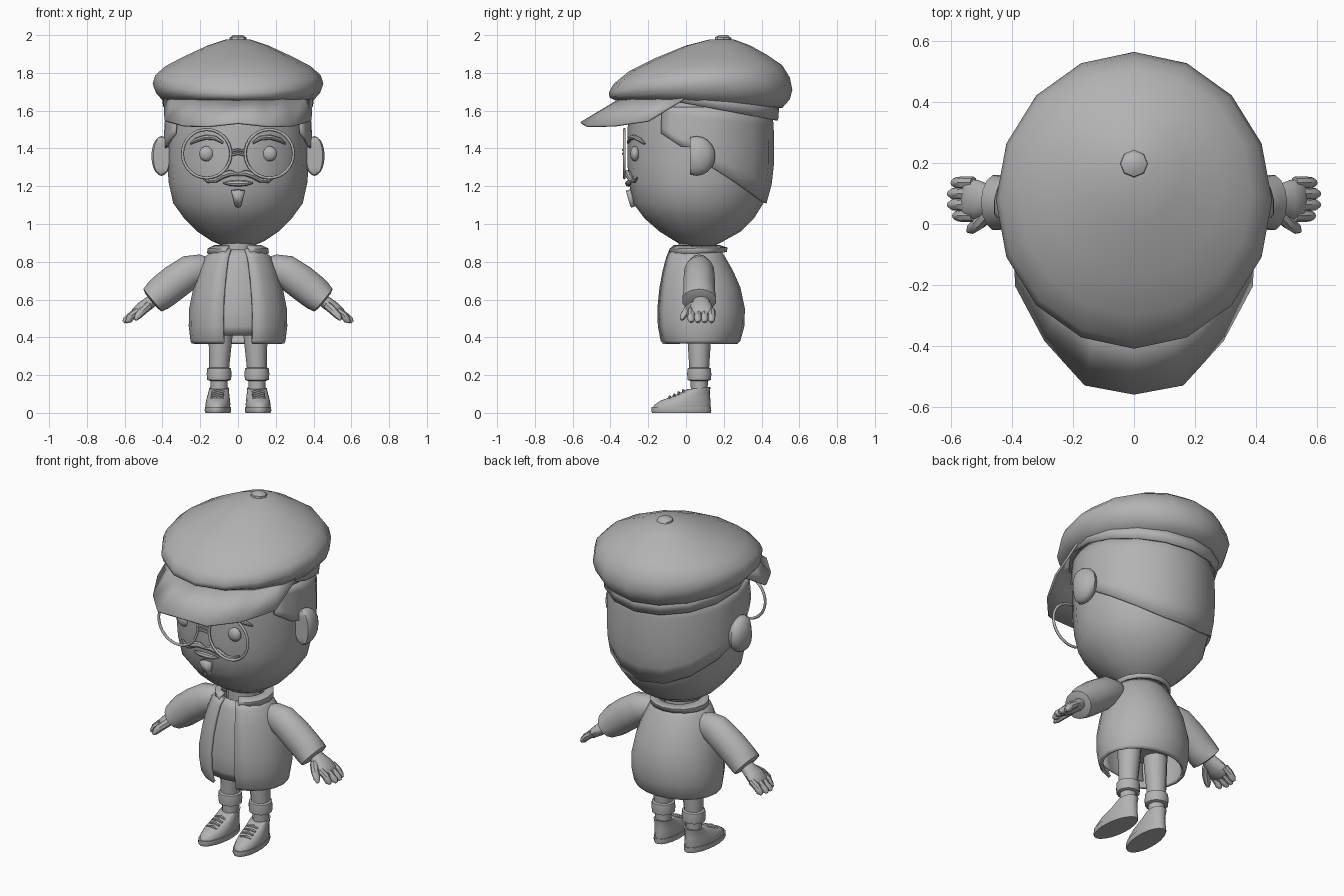
import bpy, bmesh, math
from mathutils import Vector

if "Cube" in bpy.data.objects:
    bpy.data.objects.remove(bpy.data.objects["Cube"])

GREY = bpy.data.materials.new("plain_grey")
GREY.diffuse_color = (0.45, 0.45, 0.45, 1)
GREY.use_nodes = True
GREY.node_tree.nodes["Principled BSDF"].inputs["Base Color"].default_value = GREY.diffuse_color


def finish(name, bm, angle=40, thick=0, solid=True):
    bmesh.ops.recalc_face_normals(bm, faces=bm.faces)
    me = bpy.data.meshes.new(name)
    bm.to_mesh(me)
    bm.free()
    me.polygons.foreach_set("use_smooth", [True] * len(me.polygons))
    me.set_sharp_from_angle(angle=math.radians(angle))
    me.materials.append(GREY)
    ob = bpy.data.objects.new(name, me)
    bpy.context.collection.objects.link(ob)
    if thick:
        mod = ob.modifiers.new("thickness", 'SOLIDIFY')
        mod.thickness = thick
        mod.offset = 0
    return ob


def skin(bm, rows, closed, caps):
    """Join rows of points into quads."""
    vs = [[bm.verts.new(p) for p in row] for row in rows]
    n = len(vs[0])
    for a, b in zip(vs, vs[1:]):
        for i in range(n if closed else n - 1):
            j = (i + 1) % n
            bm.faces.new((a[i], a[j], b[j], b[i]))
    if caps:
        bm.faces.new(vs[0])
        bm.faces.new(vs[-1])


def ring(r, phis):
    """r = y_front, y_back, half_width, z_front, z_back, side_lift; phi 0 is front."""
    yf, yb, rx, zf, zb, lift = (tuple(r) + (0,))[:6]
    out = []
    for p in phis:
        c, s = math.cos(math.radians(p)), math.sin(math.radians(p))
        out.append((rx * s, (yf + yb) / 2 - (yb - yf) / 2 * c,
                    (zf + zb) / 2 - (zb - zf) / 2 * c + lift * s * s))
    return out


def loft(name, rings, n=16, gap=0, caps=True, **kw):
    """Stack of ellipses; gap leaves that many degrees open either side of the front."""
    step = 360 / n
    phis = [i * step for i in range(n)]
    if gap:
        phis = [gap + i * step for i in range(int((360 - 2 * gap) / step + 1.01))]
    bm = bmesh.new()
    skin(bm, [ring(r, phis) for r in rings], not gap, caps and not gap)
    return finish(name, bm, **kw)


def tube(name, pts, radii, n=10, **kw):
    """Tapered tube; each radius is a number or (height, depth along y)."""
    pts = [Vector(p) for p in pts]
    bm = bmesh.new()
    rows = []
    for i, p in enumerate(pts):
        t = (pts[min(i + 1, len(pts) - 1)] - pts[max(i - 1, 0)]).normalized()
        u = t.cross(Vector((0, 1, 0))).normalized()
        w = u.cross(t)
        ru, rw = radii[i] if isinstance(radii[i], tuple) else (radii[i], radii[i])
        rows.append([p + u * ru * math.cos(k * math.tau / n) + w * rw * math.sin(k * math.tau / n)
                     for k in range(n)])
    skin(bm, rows, True, True)
    return finish(name, bm, **kw)


def ball(name, loc, size, flat_front=None):
    bm = bmesh.new()
    bmesh.ops.create_uvsphere(bm, u_segments=14, v_segments=10, radius=1)
    for v in bm.verts:
        v.co = Vector([v.co[i] * size[i] + loc[i] for i in range(3)])
        if flat_front is not None:
            v.co.y = max(v.co.y, flat_front)
    return finish(name, bm)


def lerp_table(table, k):
    for a, b in zip(table, table[1:]):
        if k <= b[0]:
            t = max(0, (k - a[0]) / (b[0] - a[0]))
            return [p + (q - p) * t for p, q in zip(a, b)]
    return table[-1]


# Head: z, front y, back y, half width
HEAD = [(.875, .0, .13, .06), (.91, -.06, .2, .14), (.96, -.14, .29, .215), (1.03, -.22, .36, .285),
        (1.11, -.28, .41, .343), (1.22, -.303, .44, .367), (1.32, -.31, .45, .375),
        (1.5, -.31, .45, .375), (1.7, -.29, .43, .36)]
loft("head", [(f, b, w, z, z) for z, f, b, w in HEAD])


def face(x, z, off=0.0):
    _, f, b, w = lerp_table(HEAD, z)
    return (x, (f + b) / 2 - (b - f) / 2 * math.sqrt(1 - (x / w) ** 2) - off, z)


# Hair shell round the back with a stepped lower edge
HAIRLINE = [(-.2, 1.49), (-.12, 1.48), (-.02, 1.41), (.02, 1.41), (.05, 1.36), (.14, 1.3), (.45, 1.11)]
rows = []
for k in range(6):
    row = []
    for p in (59, 67.5, 76, 82, 90, 101, 112.5, 135, 157.5, 180):
        zb = lerp_table(HAIRLINE, .075 - .385 * math.cos(math.radians(p)))[1]
        z = 1.62 + (zb - 1.62) * k / 5
        _, f, b, w = lerp_table(HEAD, z)
        row.append(ring((f - .01, b + .01, w + .01, z, z), [p])[0])
    rows.append(row + [(-x, y, z) for x, y, z in row[-2::-1]])
bm = bmesh.new()
skin(bm, rows, False, False)
finish("hair", bm, thick=.012)

# Flat cap
loft("cap_crown", [(-.3, .45, .36, 1.67, 1.61), (-.375, .51, .40, 1.655, 1.615, .02),
                   (-.405, .55, .435, 1.67, 1.66, .03), (-.408, .563, .452, 1.695, 1.71, .04),
                   (-.385, .55, .438, 1.74, 1.775, .03), (-.3, .51, .385, 1.81, 1.84, .01),
                   (-.17, .43, .29, 1.875, 1.895), (0, .34, .16, 1.945, 1.945),
                   (.13, .25, .06, 1.978, 1.978)], angle=60)
loft("cap_button", [(.15, .245, .047, 1.965, 1.965), (.155, .24, .044, 1.99, 1.985),
                    (.175, .22, .022, 2, 2)], n=8)
loft("cap_band", [(-.325, .487, .395, 1.75, 1.63), (-.32, .48, .39, 1.70, 1.548)], caps=False, thick=.015)
outer = [(0, -.555, 1.535), (.16, -.525, 1.517), (.29, -.38, 1.52), (.385, -.2, 1.545), (.39, -.02, 1.655)]
inner = [(0, -.33, 1.67), (.12, -.32, 1.67), (.24, -.26, 1.67), (.34, -.13, 1.67), (.385, .0, 1.68)]
bm = bmesh.new()
skin(bm, [[(-x, y, z) for x, y, z in c[:0:-1]] + c for c in (outer, inner)], False, False)
finish("cap_brim", bm, thick=.012)

# Jacket, open at the front, with a shirt panel behind the opening
COAT = [(-.125, .265, .237, .37, .37), (-.137, .28, .243, .385, .385), (-.152, .3, .252, .46, .46),
        (-.155, .303, .25, .55, .55), (-.143, .28, .228, .66, .66), (-.125, .24, .198, .75, .75),
        (-.105, .2, .168, .82, .82), (-.085, .17, .12, .865, .865)]
loft("jacket", COAT, n=20, gap=18, thick=.018)
bm = bmesh.new()
skin(bm, [ring((f + .012, b, w - .01, max(z, .41), max(z, .41)), (-36, -18, 0, 18, 36))
          for f, b, w, z, _ in COAT[1:]], False, False)
finish("shirt_front", bm, thick=.01)
loft("collar", [(-.09, .21, .158, .838, .852), (-.095, .215, .155, .865, .872),
                (-.07, .18, .12, .885, .882)], n=16, gap=22.5, thick=.012)
loft("neck", [(-.04, .14, .09, .8, .8), (-.04, .14, .09, .93, .93)], n=12)
loft("trouser_seat", [(-.02, .17, .15, .46, .46), (-.03, .18, .17, .53, .53), (0, .15, .14, .62, .62)])

# Mouth and goatee
tube("lips", [face(x, 1.215 + .3 * x * x, .004) for x in (-.08, -.04, 0, .04, .08)],
     [.004, .014, .017, .014, .004], n=8)
tube("goatee", [face(0, 1.18, 0), face(0, 1.15, .004), face(0, 1.095, 0)],
     [(.01, .034), (.01, .027), (.008, .01)], n=4).hide_render = True
bm = bmesh.new()
skin(bm, [[face(x, z, .012) for x, z in ((-.035, 1.175), (0, 1.18), (.035, 1.175))],
          [face(x, z, .014) for x, z in ((-.015, 1.095), (0, 1.09), (.015, 1.095))]], False, False)
bpy.data.objects.remove(bpy.data.objects["goatee"])
finish("goatee", bm, thick=.025)

# Glasses bridge
for z in (1.365, 1.385):
    tube("glasses_bridge", [(-.035, -.325, z), (0, -.332, z + .008), (.035, -.325, z)], [.007] * 3, n=6)

for s, side in ((-1, "left"), (1, "right")):
    # Face parts
    bpy.ops.mesh.primitive_torus_add(major_segments=32, minor_segments=6, major_radius=.128, minor_radius=.008,
                                     location=(s * .166, -.326, 1.372), rotation=(math.pi / 2, 0, 0))
    rim = bpy.context.object
    rim.name = side + "_glasses_rim"
    rim.data.materials.append(GREY)
    bpy.ops.object.shade_smooth()
    ball(side + "_eye", face(s * .167, 1.372, 0), (.04, .025, .04))
    tube(side + "_eyebrow", [face(s * x, z, .006) for x, z in
                             ((.08, 1.43), (.12, 1.455), (.17, 1.46), (.22, 1.445), (.25, 1.425))],
         [.007, .012, .013, .012, .005], n=8)
    tube(side + "_moustache", [face(s * x, z, .006) for x, z in
                               ((0, 1.262), (.04, 1.27), (.08, 1.258), (.12, 1.232), (.16, 1.228), (.19, 1.245))],
         [.008, .017, .018, .014, .01, .004], n=8)
    ball(side + "_ear", (s * .405, .055, 1.36), (.055, .1, .105), flat_front=.02)

    # Arm, hand and fingers
    tube(side + "_sleeve", [(s * x, .07, z) for x, z in
                            ((.14, .77), (.19, .765), (.25, .75), (.33, .695), (.40, .64), (.425, .618),
                             (.452, .596), (.458, .591))],
         [(.05, .04), (.075, .065), (.088, .08), (.092, .085), (.09, .085), (.086, .088), (.077, .092),
          (.05, .055)], n=14)
    tube(side + "_palm", [(s * x, .08, z) for x, z in
                          ((.44, .605), (.475, .578), (.51, .553), (.545, .526), (.56, .515))],
         [(.032, .04), (.034, .05), (.034, .064), (.028, .066), (.012, .05)], n=12)
    for k, tip in enumerate((.59, .607, .607, .595)):
        y = .027 + k * .036
        tube(side + "_finger", [(s * .525, y, .542), (s * .56, y, .518), (s * (tip - .012), y, .491),
                                (s * tip, y, .48)], [.02, .021, .018, .008], n=8)
    tube(side + "_thumb", [(s * .475, .04, .567), (s * .505, .005, .54), (s * .532, -.016, .51),
                           (s * .543, -.023, .492)], [.024, .023, .018, .007], n=8)

    # Leg with rolled cuff
    tube(side + "_leg", [(s * x, .07, z) for x, z in ((.09, .54), (.093, .4), (.1, .23))],
         [.07, .063, .052], n=12)
    tube(side + "_trouser_cuff", [(s * .1, .07, z) for z in (.24, .235, .205, .175, .17)],
         [.053, .063, .066, .063, .05], n=14)
    tube(side + "_ankle", [(s * .1, .07, .18), (s * .1, .07, .1)], [.046, .044], n=12)

    # Shoe, sole and laces
    shoe = [loft(side + "_sole", [(-.25, .062, .066, 0, 0), (-.255, .064, .07, .01, .01),
                                  (-.252, .063, .069, .03, .03)], n=20),
            loft(side + "_shoe", [(-.245, .058, .064, .025, .025), (-.24, .06, .066, .042, .05),
                                  (-.205, .058, .062, .065, .085), (-.13, .057, .056, .092, .115),
                                  (-.065, .06, .052, .125, .138), (-.05, .048, .042, .125, .135)],
                 n=20, angle=55)]
    for k in range(4):
        y, z = -.085 - k * .024, .118 - k * .011
        shoe.append(tube(side + "_lace", [(-.033, y, z - .008), (0, y, z), (.033, y, z - .008)],
                         [.006, .008, .006], n=6))
    for ob in shoe:
        ob.location = (s * .1, .07, 0)
        ob.rotation_euler.z = s * math.radians(4)
